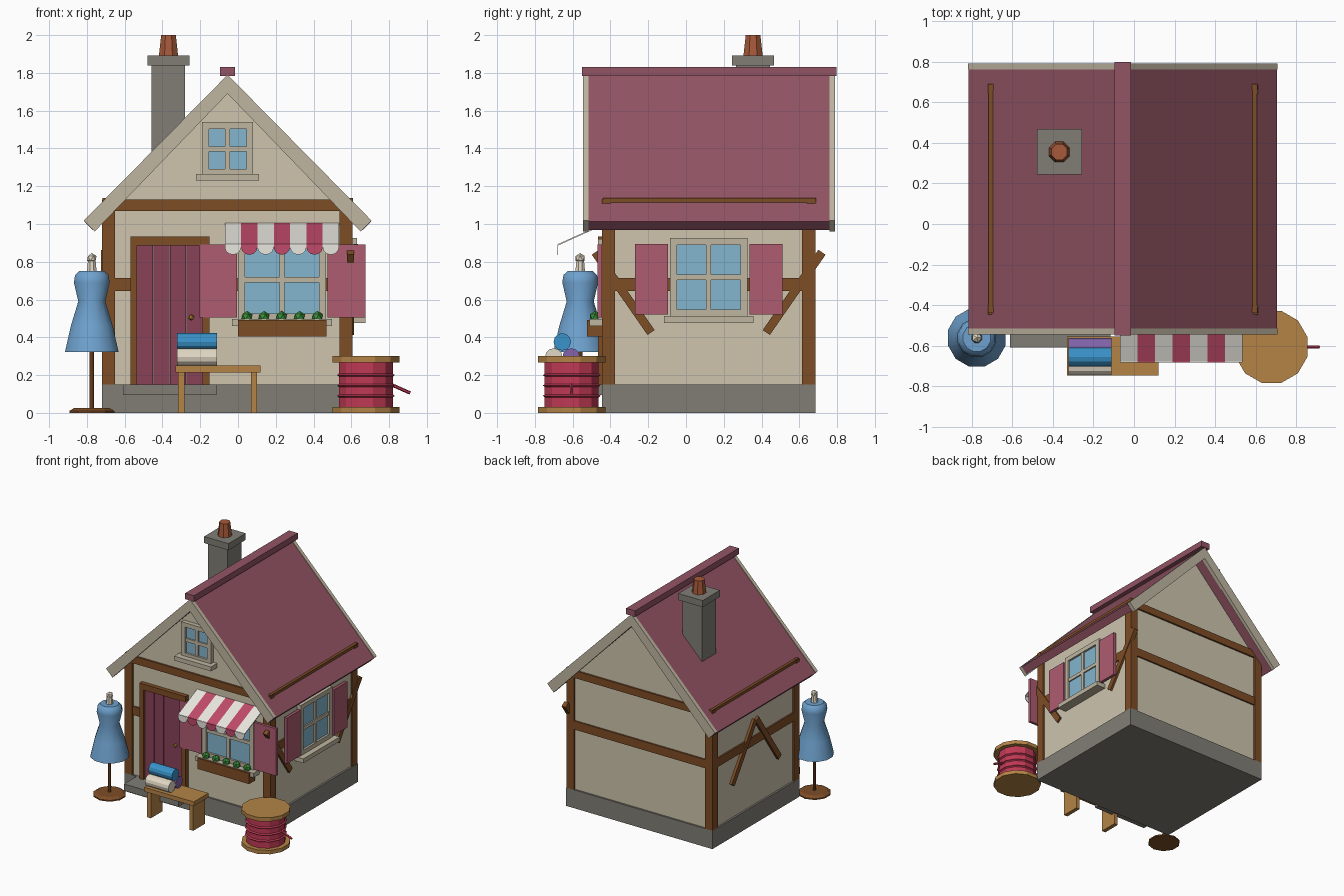
import bpy, bmesh, math
from mathutils import Matrix, Vector

if "Cube" in bpy.data.objects:
    bpy.data.objects.remove(bpy.data.objects["Cube"])

CX, CY = -0.055, 0.12          # house centre


def mat(name, r, g, b):
    m = bpy.data.materials.new(name)
    m.diffuse_color = [(c / 255) ** 2.2 for c in (r, g, b)] + [1]
    m.use_nodes = True
    m.node_tree.nodes["Principled BSDF"].inputs["Base Color"].default_value = m.diffuse_color
    return m


WOOD = mat("dark_wood", 125, 78, 42)
OAK = mat("light_wood", 178, 130, 72)
PLASTER = mat("plaster", 205, 195, 172)
TRIM = mat("trim", 190, 181, 160)
STONE = mat("stone", 128, 125, 117)
ROOF = mat("roof", 145, 85, 100)
DOOR = mat("door_paint", 135, 68, 88)
SHUT = mat("shutter_paint", 172, 92, 112)
GLASS = mat("glass", 130, 180, 205)
BLUE = mat("dress_blue", 110, 160, 205)
CLOTH = mat("cloth_blue", 60, 145, 200)
PURPLE = mat("cloth_purple", 130, 100, 170)
CREAM = mat("cream", 225, 215, 195)
WHITE = mat("awning_white", 232, 230, 222)
PINK = mat("awning_pink", 190, 75, 105)
RED = mat("thread_red", 190, 60, 85)
GREEN = mat("leaf", 60, 140, 60)
GOLD = mat("brass", 200, 150, 50)
CLAY = mat("clay", 165, 90, 60)


def finish(name, bm, m, M=None):
    if M:
        bm.transform(M)
    bmesh.ops.recalc_face_normals(bm, faces=bm.faces)
    me = bpy.data.meshes.new(name)
    bm.to_mesh(me)
    bm.free()
    me.materials.append(m)
    o = bpy.data.objects.new(name, me)
    bpy.context.collection.objects.link(o)
    return o


def box(name, x0, x1, y0, y1, z0, z1, m, M=None):
    bm = bmesh.new()
    bmesh.ops.create_cube(bm, size=1)
    bm.transform(Matrix.Translation(((x0 + x1) / 2, (y0 + y1) / 2, (z0 + z1) / 2))
                 @ Matrix.Diagonal((x1 - x0, y1 - y0, z1 - z0, 1)))
    return finish(name, bm, m, M)


def prism(name, pts, y0, y1, m):
    """Extrude an x-z outline along y."""
    bm = bmesh.new()
    f = bm.faces.new([bm.verts.new((x, y0, z)) for x, z in pts])
    r = bmesh.ops.extrude_face_region(bm, geom=[f])
    bmesh.ops.translate(bm, vec=(0, y1 - y0, 0),
                        verts=[v for v in r["geom"] if isinstance(v, bmesh.types.BMVert)])
    return finish(name, bm, m)


def lathe(name, x, y, prof, n, m, smooth=False):
    """Revolve (radius, z) points about a vertical axis."""
    bm = bmesh.new()
    rings = [[bm.verts.new((x + r * math.cos(2 * math.pi * (i + .5) / n),
                            y + r * math.sin(2 * math.pi * (i + .5) / n), z)) for i in range(n)]
             for r, z in prof]
    for a, b in zip(rings, rings[1:]):
        for i in range(n):
            bm.faces.new((a[i], a[(i + 1) % n], b[(i + 1) % n], b[i]))
    bm.faces.new(rings[0])
    bm.faces.new(rings[-1])
    o = finish(name, bm, m)
    if smooth:
        for p in o.data.polygons:
            p.use_smooth = len(p.vertices) == 4
    return o


def rod(name, a, b, r, n, m):
    a, b = Vector(a), Vector(b)
    bm = bmesh.new()
    bmesh.ops.create_cone(bm, cap_ends=True, segments=n, radius1=r, radius2=r, depth=(b - a).length)
    M = Matrix.Translation((a + b) / 2) @ (b - a).to_track_quat('Z', 'Y').to_matrix().to_4x4()
    return finish(name, bm, m, M)


def ball(name, x, y, z, r, m):
    bm = bmesh.new()
    bmesh.ops.create_icosphere(bm, subdivisions=1, radius=r)
    return finish(name, bm, m, Matrix.Translation((x, y, z)))


# House body, base and timber frame
box("foundation", -0.72, 0.61, -0.445, 0.685, 0, 0.15, STONE)
prism("walls", [(-0.705, 0.15), (0.595, 0.15), (0.595, 1.08), (CX, 1.72), (-0.705, 1.08)], -0.43, 0.67, PLASTER)
for x in (-0.72, 0.537):
    for y in (-0.445, 0.615):
        box("corner_post", x, x + 0.07, y, y + 0.07, 0.15, 1.07, WOOD)
for y in (-0.445, 0.64):
    box("gable_beam", -0.72, 0.61, y, y + 0.045, 1.07, 1.13, WOOD)
box("back_rail", -0.7, 0.59, 0.64, 0.683, 0.645, 0.715, WOOD)
for a, b in ((-0.7, -0.57), (-0.15, 0), (0.465, 0.59)):
    box("front_rail", a, b, -0.443, -0.4, 0.645, 0.715, WOOD)
for x in (-0.717, 0.56):
    box("side_rail", x, x + 0.047, -0.42, 0.66, 0.645, 0.715, WOOD)


def brace(x, ya, yb):
    d = Vector((0, yb - ya, 0.425))
    M = Matrix.Translation((x, (ya + yb) / 2, 0.638)) @ Matrix.Rotation(-math.atan2(d.y, d.z), 4, 'X')
    box("corner_brace", -0.018, 0.018, -0.023, 0.023, -d.length / 2, d.length / 2, WOOD, M)


for s in (-1, 1):
    brace(0.595, CY + s * 0.305, CY + s * 0.6)
    brace(-0.708, CY + s * 0.305, CY + s * 0.01)

# Roof, barge boards, ridge, snow rails
prism("roof_slab", [(CX - .76, 1.013), (CX, 1.785), (CX + .76, 1.013), (CX + .715, .968), (CX, 1.70), (CX - .715, .968)],
      -0.515, 0.76, ROOF)
for y in (-0.545, 0.76):
    prism("barge_board", [(CX - .762, 1.018), (CX, 1.79), (CX + .762, 1.018), (CX + .704, .96), (CX, 1.69),
                          (CX - .704, .96)], y, y + 0.03, TRIM)
box("ridge_cap", CX - .04, CX + .04, -0.55, 0.797, 1.783, 1.832, ROOF)
for s in (-1, 1):
    x = CX + s * 0.65
    box("snow_rail", x - .011, x + .011, -0.43, 0.68, 1.115, 1.137, WOOD)
    for y in (-0.425, 0.675):
        box("rail_bracket", x - .013, x + .013, y - .014, y + .014, 1.105, 1.138, WOOD)

# Chimney
box("chimney", -0.457, -0.28, 0.265, 0.445, 1.3, 1.85, STONE)
box("chimney_cap", -0.478, -0.257, 0.243, 0.467, 1.838, 1.892, STONE)
lathe("chimney_pot", -0.368, 0.355, [(0.055, 1.89), (0.042, 2.0)], 8, CLAY)


# Windows: u is along the wall, -y is outward before the matrix
def window(u0, u1, z0, z1, fw, wall, sill, M=None, deep=0.08):
    uc, zc = (u0 + u1) / 2, (z0 + z1) / 2
    y0, y1 = wall - 0.035, wall + 0.01
    for a, b in ((u0, u0 + fw), (u1 - fw, u1)):
        box("window_jamb", a, b, y0, y1, z0, z1, TRIM, M)
    for a, b in ((z0, z0 + fw), (z1 - fw, z1)):
        box("window_rail", u0 + fw, u1 - fw, y0, y1, a, b, TRIM, M)
    box("window_glass", u0 + fw, u1 - fw, wall - 0.018, y1, z0 + fw, z1 - fw, GLASS, M)
    box("window_mullion", uc - .013, uc + .013, wall - .03, y1, z0 + fw, z1 - fw, TRIM, M)
    box("window_transom", u0 + fw, u1 - fw, wall - .029, y1, zc - .014, zc + .014, TRIM, M)
    box("window_sill", u0 - 0.032, u1 + 0.032, wall - deep, y1, sill, sill + 0.036, TRIM, M)


side = Matrix.Rotation(math.pi / 2, 4, 'Z')
window(0.0, 0.465, 0.49, 0.92, 0.037, -0.43, 0.46)
window(-0.19, 0.08, 1.255, 1.54, 0.036, -0.43, 1.23)
window(-0.085, 0.325, 0.51, 0.925, 0.037, -0.595, 0.476, side)
for a in (-0.205, 0.475):
    box("front_shutter", a, a + 0.2, -0.468, -0.446, 0.505, 0.892, SHUT)
for a in (-0.27, 0.337):
    box("side_shutter", a, a + 0.175, -0.635, -0.612, 0.52, 0.895, SHUT, side)

# Door and step
for a, b in ((-0.57, -0.535), (-0.187, -0.15)):
    box("door_jamb", a, b, -0.465, -0.42, 0.15, 0.887, WOOD)
box("door_lintel", -0.57, -0.15, -0.465, -0.42, 0.887, 0.935, WOOD)
for i in range(4):
    x = -0.535 + i * 0.087
    box("door_plank", x + .001, x + .086, -0.447, -0.42, 0.15, 0.887, DOOR)
ball("door_knob", -0.247, -0.46, 0.505, 0.016, GOLD)
box("door_step", -0.61, -0.115, -0.608, -0.44, 0.095, 0.15, STONE)

# Flower box
box("flower_box", 0.0, 0.468, -0.525, -0.445, 0.405, 0.493, WOOD)
for x in (0.047, 0.137, 0.23, 0.325, 0.42):
    ball("plant", x, -0.48, 0.508, 0.032, GREEN)

# Striped awning with scalloped edge
w = 0.605 / 7
for i in range(7):
    x, m = -0.07 + i * w, (PINK if i % 2 else WHITE)
    bm = bmesh.new()
    q = [bm.verts.new(p) for p in ((x, -0.425, 1.0), (x + w, -0.425, 1.0), (x + w, -0.68, 0.885), (x, -0.68, 0.885))]
    f = bm.faces.new(q)
    r = bmesh.ops.extrude_face_region(bm, geom=[f])
    bmesh.ops.translate(bm, vec=(0, 0.003, 0.009), verts=[v for v in r["geom"] if isinstance(v, bmesh.types.BMVert)])
    finish("awning_stripe", bm, m)
    prism("awning_scallop", [(x, 0.892)] + [(x + w / 2 - w / 2 * math.cos(t * math.pi / 6),
                             0.877 - 0.04 * math.sin(t * math.pi / 6)) for t in range(7)] + [(x + w, 0.892)],
          -0.681, -0.677, m)

# Dress form
X, Y = -0.774, -0.56
lathe("form_base", X, Y, [(0.125, 0), (0.125, 0.01), (0.1, 0.025)], 10, WOOD)
rod("form_pole", (X, Y, 0.02), (X, Y, 0.4), 0.012, 8, WOOD)
lathe("form_dress", X, Y, [(0.147, 0.322), (0.115, 0.46), (0.074, 0.59), (0.098, 0.69), (0.092, 0.73), (0.07, 0.75)], 12,
      BLUE, True)
lathe("form_neck", X, Y, [(0.028, 0.745), (0.022, 0.805)], 8, CREAM)
ball("form_knob", X, Y, 0.818, 0.028, CREAM)

# Giant thread spool
X, Y = 0.677, -0.605
for z in (0, 0.268):
    lathe("spool_flange", X, Y, [(0.184, z), (0.184, z + 0.032)], 12, OAK)
prof = [(0.148, 0.03)]
for z in (0.09, 0.145, 0.2):
    prof += [(0.148, z - 0.008), (0.158, z), (0.148, z + 0.008)]
lathe("spool_thread", X, Y, prof + [(0.148, 0.27)], 12, RED)
rod("thread_tail", (0.8, -0.605, 0.155), (0.912, -0.605, 0.105), 0.009, 6, RED)

# Bench with fabric rolls
box("bench_seat", -0.33, 0.12, -0.745, -0.555, 0.215, 0.25, OAK)
for x in (-0.317, 0.068):
    box("bench_leg", x, x + 0.033, -0.725, -0.575, 0, 0.215, OAK)
for y, z, m in ((-0.7, 0.296, CREAM), (-0.608, 0.296, PURPLE), (-0.655, 0.376, CLOTH)):
    rod("fabric_roll", (-0.323, y, z), (-0.11, y, z), 0.046, 12, m)
